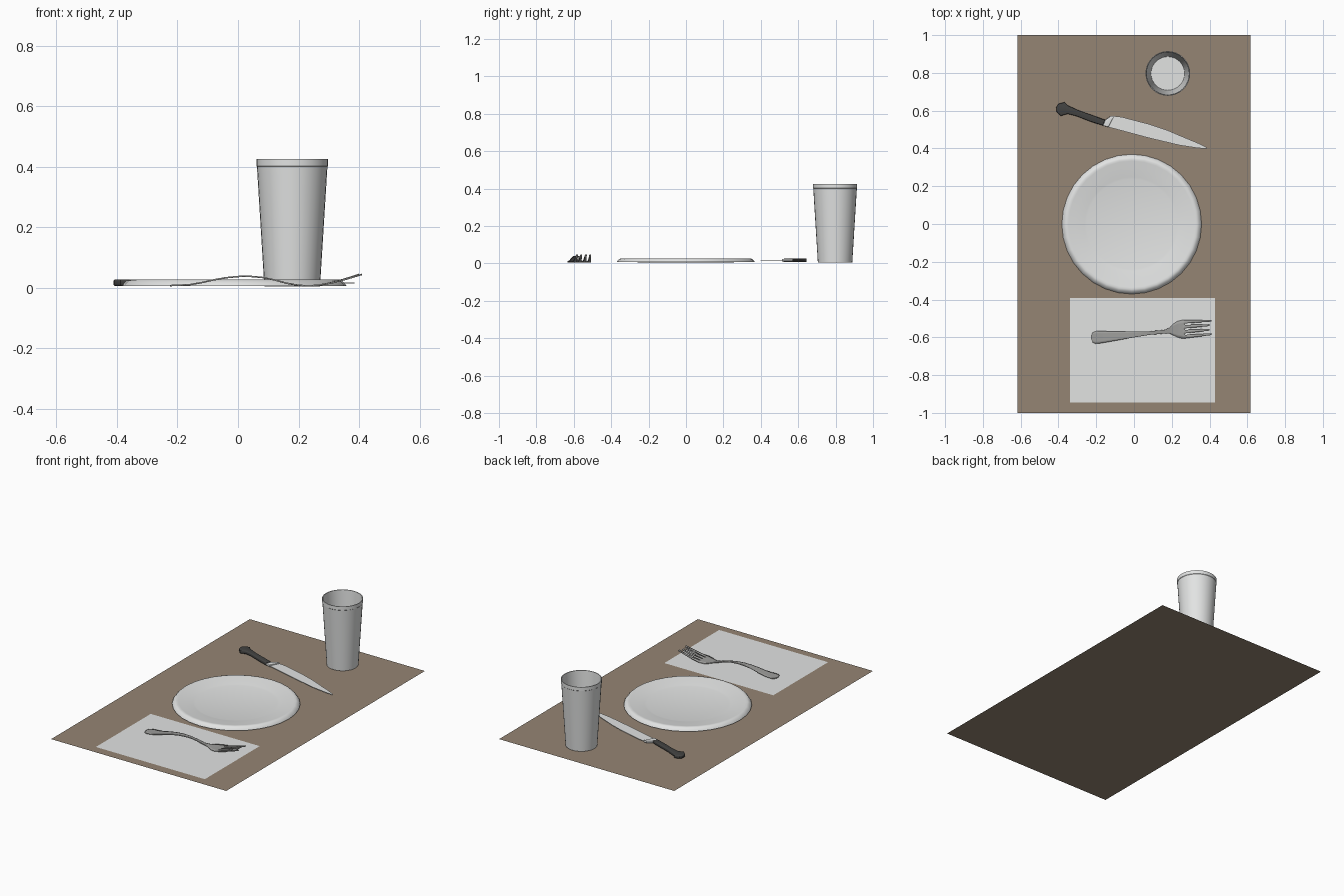
import bpy, bmesh, math

if "Cube" in bpy.data.objects:
    bpy.data.objects.remove(bpy.data.objects["Cube"])


def material(name, rgb):
    m = bpy.data.materials.new(name)
    m.diffuse_color = (*rgb, 1)
    m.use_nodes = True
    m.node_tree.nodes["Principled BSDF"].inputs["Base Color"].default_value = m.diffuse_color
    return m


WHITE = material("pale grey", (0.76, 0.77, 0.765))
STEEL = material("steel grey", (0.34, 0.34, 0.33))
BLACK = material("handle black", (0.055, 0.055, 0.053))
BROWN = material("mat brown", (0.30, 0.235, 0.175))


def finish(name, bm, mat, smooth=True):
    """Turn a bmesh into an object with one colour."""
    me = bpy.data.meshes.new(name)
    bm.to_mesh(me)
    bm.free()
    me.materials.append(mat)
    ob = bpy.data.objects.new(name, me)
    bpy.context.collection.objects.link(ob)
    if smooth:
        bpy.ops.object.select_all(action='DESELECT')
        ob.select_set(True)
        bpy.context.view_layer.objects.active = ob
        bpy.ops.object.shade_smooth_by_angle(angle=math.radians(35))
    return ob


def sheet(name, x0, x1, y0, y1, z, mat):
    bm = bmesh.new()
    bm.faces.new([bm.verts.new(p) for p in
                  ((x0, y0, z), (x1, y0, z), (x1, y1, z), (x0, y1, z))])
    return finish(name, bm, mat, False)


def lathe(name, profile, cx, cy, n, mat):
    """Revolve (radius, z) points; the first and last lie on the axis."""
    bm = bmesh.new()
    rings = []
    for r, z in profile:
        if r == 0:
            rings.append([bm.verts.new((cx, cy, z))] * n)
        else:
            rings.append([bm.verts.new((cx + r * math.cos(2 * math.pi * i / n),
                                        cy + r * math.sin(2 * math.pi * i / n), z))
                          for i in range(n)])
    for a, b in zip(rings, rings[1:]):
        for i in range(n):
            j = (i + 1) % n
            quad = dict.fromkeys((a[i], a[j], b[j], b[i]))
            bm.faces.new(list(quad))
    bmesh.ops.recalc_face_normals(bm, faces=bm.faces)
    return finish(name, bm, mat)


def slab(name, outline, z0, z1, mat, bevel=0):
    """Extrude a flat outline from z0 to z1, optionally rounding its edges."""
    bm = bmesh.new()
    f = bm.faces.new([bm.verts.new((x, y, z0)) for x, y in outline])
    ext = bmesh.ops.extrude_face_region(bm, geom=[f])
    for v in ext['geom']:
        if isinstance(v, bmesh.types.BMVert):
            v.co.z = z1
    bmesh.ops.recalc_face_normals(bm, faces=bm.faces)
    if bevel:
        rim = [e for e in bm.edges if abs(e.verts[0].co.z - e.verts[1].co.z) < 1e-6]
        bmesh.ops.bevel(bm, geom=rim, offset=bevel, segments=3, profile=0.5,
                        affect='EDGES', clamp_overlap=True)
    return finish(name, bm, mat)


def lerp_table(table, x):
    for (xa, va), (xb, vb) in zip(table, table[1:]):
        if x <= xb:
            t = max(0, (x - xa) / (xb - xa))
            return va + (vb - va) * t
    return table[-1][1]


# Placemat and napkin
sheet("placemat", -0.617, 0.617, -1, 1, 0, BROWN)
sheet("napkin", -0.34, 0.428, -0.945, -0.393, 0.003, WHITE)

# Plate with a sloping rim that turns down at the outer edge
lathe("plate", [(0, 0.011), (0.238, 0.011), (0.25, 0.0135), (0.30, 0.020),
                (0.335, 0.0255), (0.345, 0.0268), (0.355, 0.024), (0.366, 0.013),
                (0.37, 0.006), (0.362, 0.006), (0.34, 0.016), (0.25, 0.005),
                (0, 0.005)], -0.012, -0.001, 32, WHITE)

# Tumbler
lathe("tumbler", [(0, 0.004), (0.092, 0.004), (0.1165, 0.40), (0.1185, 0.402),
                  (0.1185, 0.425), (0.114, 0.425), (0.112, 0.40), (0.089, 0.010),
                  (0, 0.010)], 0.179, 0.797, 32, WHITE)

# Knife
slab("knife_handle", [(-0.412, 0.617), (-0.400, 0.636), (-0.368, 0.645),
                      (-0.352, 0.628), (-0.29, 0.600), (-0.21, 0.572),
                      (-0.152, 0.551), (-0.165, 0.521), (-0.235, 0.544),
                      (-0.305, 0.571), (-0.352, 0.583), (-0.388, 0.572),
                      (-0.409, 0.594)], 0.006, 0.027, BLACK, 0.006)
slab("knife_bolster", [(-0.152, 0.551), (-0.122, 0.573), (-0.105, 0.572),
                       (-0.136, 0.513), (-0.165, 0.521)], 0.009, 0.024, WHITE, 0.003)
slab("knife_blade", [(-0.12, 0.573), (-0.066, 0.567), (0.08, 0.529), (0.18, 0.495),
                     (0.27, 0.457), (0.34, 0.428), (0.385, 0.406), (0.384, 0.398),
                     (0.33, 0.403), (0.24, 0.417), (0.08, 0.455), (-0.136, 0.513)],
     0.0145, 0.0175, WHITE)

# Fork: a strip of eight columns following a height curve, with gaps for tines
HEIGHT = [(-0.225, .007), (-0.16, .010), (-0.12, .017), (-0.08, .026), (-0.04, .033),
          (0, .037), (0.04, .0375), (0.08, .034), (0.12, .026), (0.16, .015),
          (0.20, .008), (0.235, .006), (0.27, .009), (0.31, .016), (0.36, .029),
          (0.41, .044)]
TOP = [(-0.225, -.590), (-0.219, -.576), (-0.205, -.568), (-0.18, -.567), (-0.05, -.570),
       (0.08, -.568), (0.16, -.561), (0.19, -.548), (0.21, -.528), (0.23, -.515),
       (0.257, -.508), (0.41, -.507)]
BOTTOM = [(-0.225, -.608), (-0.219, -.626), (-0.205, -.634), (-0.18, -.632), (-0.05, -.609),
          (0.08, -.587), (0.16, -.580), (0.19, -.580), (0.21, -.590), (0.23, -.600),
          (0.257, -.607), (0.41, -.588)]
ROOT = [0, .19, .27, .46, .54, .73, .81, 1]
TIP = [0, .12, .29, .41, .59, .71, .88, 1]
xs = sorted({round(x, 3) for t in (HEIGHT, TOP, BOTTOM) for x, _ in t})
bm = bmesh.new()
rows = []
for x in xs:
    top, bot = lerp_table(TOP, x), lerp_table(BOTTOM, x)
    k = max(0, (x - 0.27) / 0.14)
    fr = [a + (b - a) * k for a, b in zip(ROOT, TIP)]
    rows.append([bm.verts.new((x - (0.01 * k if 2 <= i <= 5 else 0),
                               bot + (top - bot) * f, lerp_table(HEIGHT, x)))
                 for i, f in enumerate(fr)])
for x, a, b in zip(xs, rows, rows[1:]):
    for c in range(7):
        if x >= 0.265 and c % 2:
            continue
        bm.faces.new((a[c], b[c], b[c + 1], a[c + 1]))
bmesh.ops.delete(bm, geom=[v for v in bm.verts if not v.link_faces], context='VERTS')
fork = finish("fork", bm, STEEL)
mod = fork.modifiers.new("thickness", 'SOLIDIFY')
mod.thickness = 0.005
mod.offset = 0
